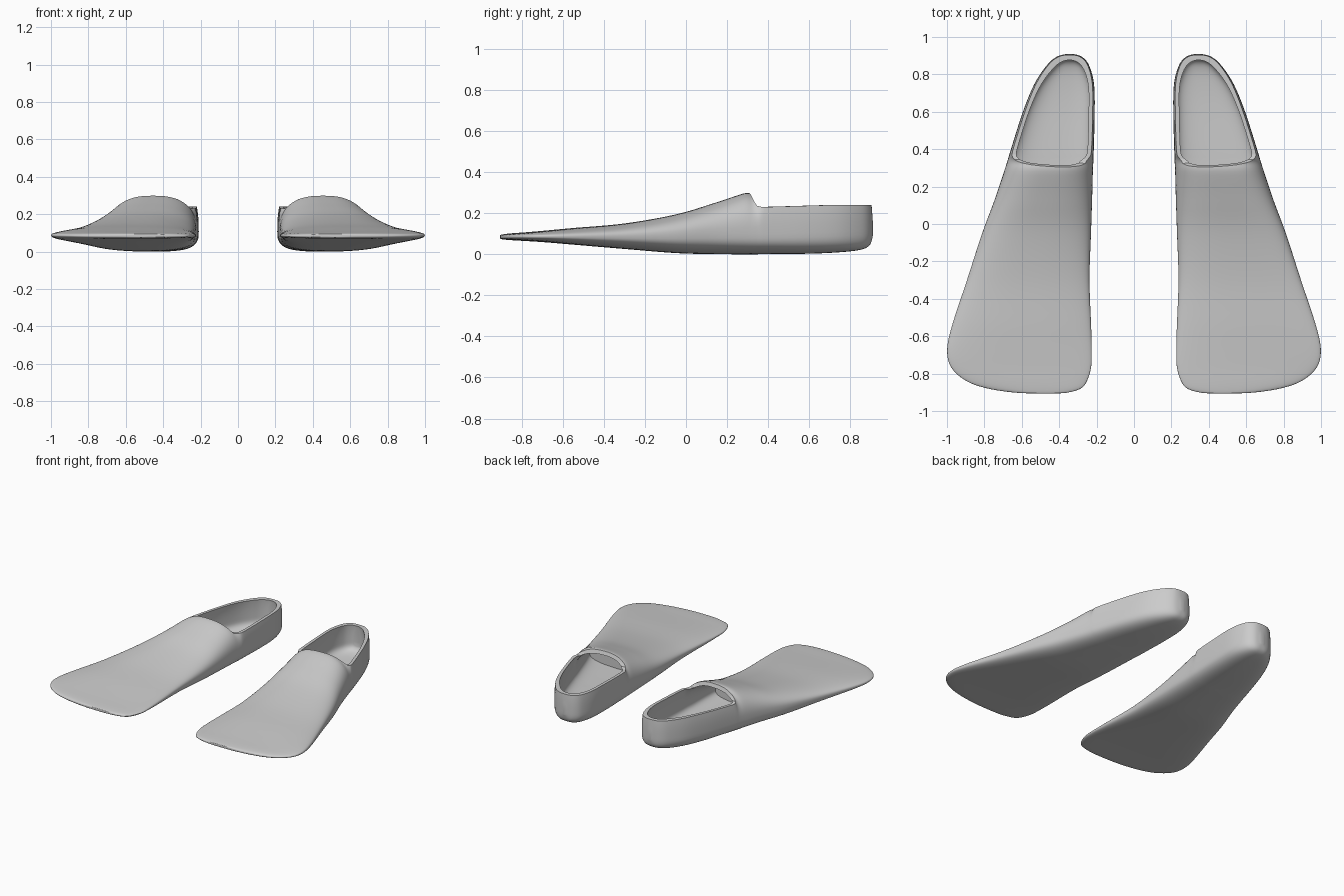
import bpy, bmesh
from math import cos, sin, pi

if "Cube" in bpy.data.objects:
    bpy.data.objects.remove(bpy.data.objects["Cube"])

# Stations along one fin: y, inner x, outer x, bottom z, widest z, top z
STATIONS = [
    (-0.906, 0.44, 0.50, 0.080, 0.085, 0.090),
    (-0.902, 0.36, 0.63, 0.075, 0.085, 0.095),
    (-0.880, 0.285, 0.78, 0.071, 0.085, 0.099),
    (-0.840, 0.252, 0.895, 0.068, 0.086, 0.103),
    (-0.770, 0.230, 0.975, 0.064, 0.087, 0.108),
    (-0.680, 0.226, 0.999, 0.058, 0.088, 0.116),
    (-0.550, 0.229, 0.975, 0.047, 0.088, 0.128),
    (-0.300, 0.238, 0.893, 0.026, 0.090, 0.150),
    (-0.050, 0.230, 0.812, 0.006, 0.095, 0.194),
    (0.130, 0.224, 0.745, 0.001, 0.100, 0.247),
    (0.280, 0.220, 0.695, 0.000, 0.100, 0.296),
    (0.340, 0.217, 0.676, 0.000, 0.100, 0.305),
    (0.400, 0.215, 0.658, 0.001, 0.100, 0.400),
    (0.600, 0.210, 0.594, 0.003, 0.105, 0.400),
    (0.750, 0.214, 0.532, 0.010, 0.110, 0.400),
    (0.850, 0.241, 0.465, 0.022, 0.115, 0.380),
    (0.895, 0.280, 0.412, 0.045, 0.120, 0.300),
    (0.910, 0.330, 0.358, 0.090, 0.125, 0.160),
]


def spline(rows, steps=6):
    """Smooth interpolation through the stations."""
    out = []
    for i in range(len(rows) - 1):
        p = [rows[max(0, min(len(rows) - 1, i + k))] for k in (-1, 0, 1, 2)]
        for s in range(steps):
            t = s / steps
            out.append([0.5 * (2 * b + (c - a) * t + (2 * a - 5 * b + 4 * c - d) * t * t
                               + (3 * b - a - 3 * c + d) * t ** 3) for a, b, c, d in zip(*p)])
    return out + [list(rows[-1])]


def new_object(name, bm):
    bmesh.ops.recalc_face_normals(bm, faces=bm.faces[:])
    me = bpy.data.meshes.new(name)
    bm.to_mesh(me)
    bm.free()
    ob = bpy.data.objects.new(name, me)
    bpy.context.collection.objects.link(ob)
    return ob


def loft(name, rows, n=64):
    """Skin rounded sections into a closed solid."""
    bm = bmesh.new()
    rings = []
    for y, x0, x1, zb, zm, zt in rows:
        ring = []
        for k in range(n):
            a = 2 * pi * k / n
            c, s = cos(a), sin(a)
            e = 2.5 if s > 0 else 3.0
            u = abs(c) ** (2 / e) * (1 if c > 0 else -1)
            v = abs(s) ** (2 / e)
            z = zm + v * (zt - zm) if s > 0 else zm - v * (zm - zb)
            ring.append(bm.verts.new(((x0 + x1) / 2 + u * (x1 - x0) / 2, y, z)))
        rings.append(ring)
    for r, q in zip(rings, rings[1:]):
        for k in range(n):
            j = (k + 1) % n
            bm.faces.new((r[k], r[j], q[j], q[k]))
    bm.faces.new(rings[0])
    bm.faces.new(rings[-1])
    return new_object(name, bm)


fin = loft("swim_fin_pair", spline(STATIONS))

# Foot pocket: the same sections, inset, from the toes to the heel
pocket_rows = []
for y, x0, x1, zb, zm, zt in spline(STATIONS):
    if y > 0.0 and x1 - x0 > 0.08:
        t = 0.02
        back = 0.025 * min(1, max(0, (y - 0.6) / 0.25))
        pocket_rows.append((y - back, x0 + t, x1 - t, min(zb + 0.03, zm - 0.01), zm, zt - 0.025))
pocket = loft("pocket_cutter", pocket_rows)

# Trim above the ankle rim, leaving the raised instep lip
profile = [(0.300, 0.32), (0.312, 0.285), (0.322, 0.258), (0.335, 0.236), (0.36, 0.230),
           (0.50, 0.234), (0.70, 0.24), (1.0, 0.24), (1.0, 0.6), (0.30, 0.6)]
bm = bmesh.new()
sides = [[bm.verts.new((x, y + dy, z)) for y, z in profile] for x, dy in ((0.1, -0.02), (0.8, 0.02))]
bm.faces.new(sides[0])
bm.faces.new(sides[1])
for k in range(len(profile)):
    j = (k + 1) % len(profile)
    bm.faces.new((sides[0][k], sides[0][j], sides[1][j], sides[1][k]))
trim = new_object("rim_cutter", bm)

# Cut, bake, smooth, and mirror to the other foot
for cutter in (trim, pocket):
    cutter.hide_render = True
    mod = fin.modifiers.new(cutter.name, 'BOOLEAN')
    mod.operation = 'DIFFERENCE'
    mod.solver = 'EXACT'
    mod.object = cutter
baked = bpy.data.meshes.new_from_object(
    fin.evaluated_get(bpy.context.evaluated_depsgraph_get()))
fin.modifiers.clear()
fin.data = baked
for cutter in (trim, pocket):
    bpy.data.objects.remove(cutter)

bpy.ops.object.select_all(action='DESELECT')
fin.select_set(True)
bpy.context.view_layer.objects.active = fin
bpy.ops.object.shade_smooth_by_angle(angle=0.7)
mirror = fin.modifiers.new("other_foot", 'MIRROR')
mirror.use_mirror_merge = False
